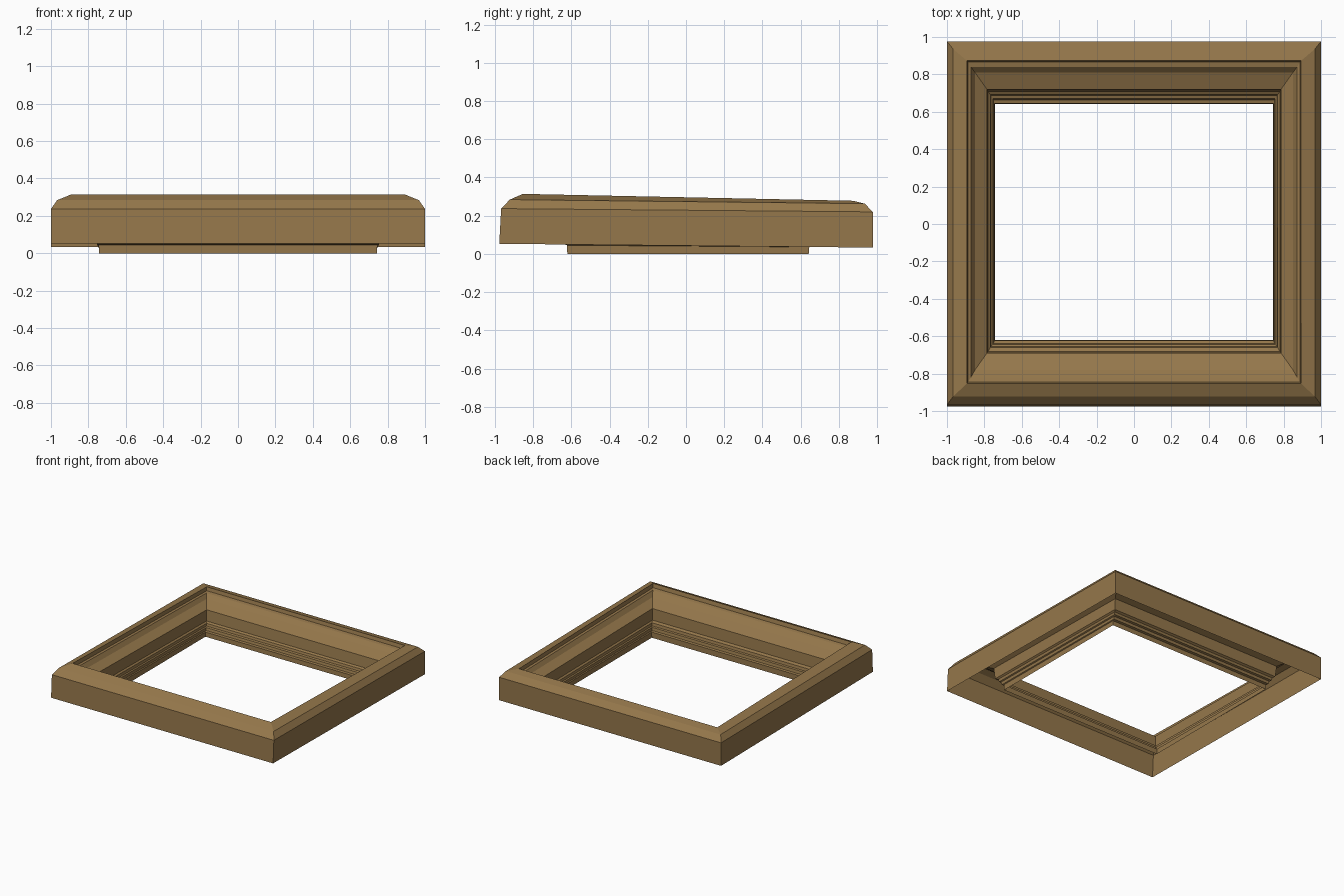
import bpy, bmesh

# One wood colour
wood = bpy.data.materials.new("brown_wood")
wood.diffuse_color = (0.30, 0.185, 0.07, 1)

# Moulding profile as nested rectangles, from outer foot over the ridge to the inner lip:
# half width x, front y, front z, back y, back z
RINGS = [
    (1.00, -0.977, 0.053, 0.977, 0.033),   # outer foot
    (1.00, -0.967, 0.237, 0.977, 0.220),   # top of outer wall
    (0.967, -0.922, 0.284, 0.935, 0.263),  # bevel
    (0.893, -0.853, 0.314, 0.873, 0.278),  # ridge
    (0.888, -0.845, 0.283, 0.866, 0.250),  # small drop
    (0.872, -0.820, 0.277, 0.840, 0.245),  # fillet
    (0.850, -0.780, 0.240, 0.810, 0.215),  # slope
    (0.786, -0.690, 0.200, 0.720, 0.178),  # slope end
    (0.780, -0.682, 0.110, 0.708, 0.093),  # inner wall
    (0.768, -0.660, 0.100, 0.692, 0.083),  # first step
    (0.764, -0.655, 0.078, 0.686, 0.065),
    (0.755, -0.643, 0.073, 0.670, 0.060),  # second step
    (0.752, -0.638, 0.050, 0.664, 0.040),
    (0.745, -0.622, 0.045, 0.645, 0.036),  # lip top
    (0.743, -0.621, 0.000, 0.642, 0.000),  # lip bottom
]

# Loft the rectangles into an open-backed frame shell
bm = bmesh.new()
loops = []
for x, yf, zf, yb, zb in RINGS:
    corners = ((-x, yf, zf), (x, yf, zf), (x, yb, zb), (-x, yb, zb))
    loops.append([bm.verts.new(c) for c in corners])
for a, b in zip(loops, loops[1:]):
    for i in range(4):
        j = (i + 1) % 4
        bm.faces.new((a[i], a[j], b[j], b[i]))

mesh = bpy.data.meshes.new("picture_frame")
bm.to_mesh(mesh)
bm.free()
mesh.materials.append(wood)
frame = bpy.data.objects.new("picture_frame", mesh)
bpy.context.collection.objects.link(frame)
